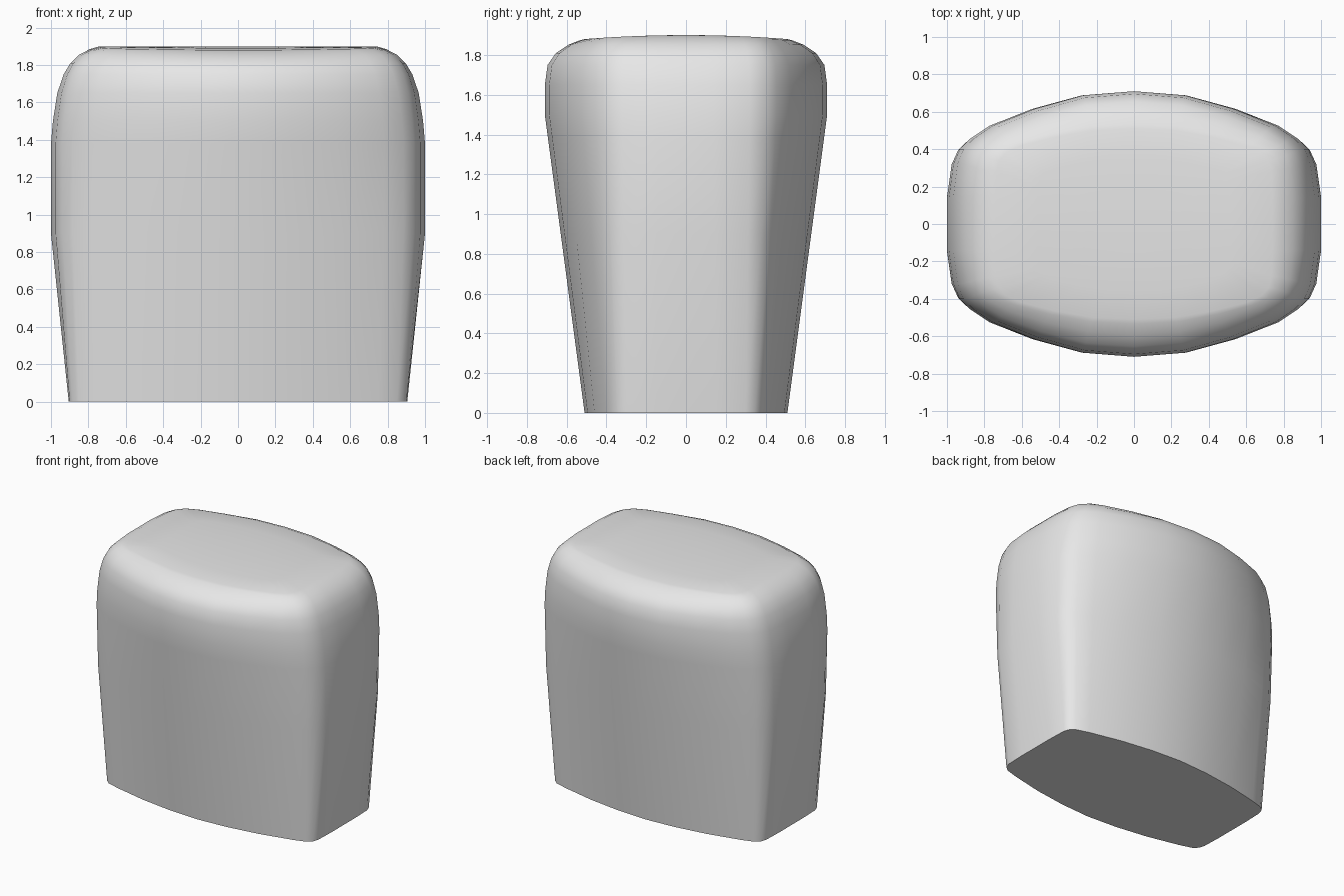
import bpy
import bmesh

cube = bpy.data.objects.get("Cube")
if cube:
    bpy.data.objects.remove(cube, do_unlink=True)

# Quarter outlines, from the side (+x) round to the middle of the back (+y)
BASE = [(.905, 0), (.905, .15), (.9, .3), (.885, .345), (.85, .375),
        (.75, .405), (.5, .46), (.25, .495), (0, .51)]
WIDE = [(1, 0), (1, .14), (.975, .32), (.94, .4), (.885, .455),
        (.78, .525), (.55, .615), (.28, .688), (0, .71)]
TOP = [(.74, 0), (.74, .14), (.735, .28), (.72, .34), (.68, .385),
       (.6, .42), (.42, .465), (.22, .5), (0, .51)]


def blend(a, b, fx, fy):
    return [(p[0] + (q[0] - p[0]) * fx, p[1] + (q[1] - p[1]) * fy)
            for p, q in zip(a, b)]


def full_loop(q):
    """Mirror a quarter outline into a closed loop."""
    half = q + [(-x, y) for x, y in q[-2::-1]]
    return half + [(x, -y) for x, y in half[-2:0:-1]]


# Each ring: quarter outline, height, amount the top crowns down to front/back
rings = [(BASE, 0, 0), (blend(BASE, WIDE, 1, .6), .9, 0),
         (blend(BASE, WIDE, 1, .92), 1.38, 0)]
for z, fx, fy, crown in [(1.5, .04, 0, 0), (1.65, .13, 0, 0),
                         (1.75, .26, .07, 0), (1.81, .4, .28, 0),
                         (1.855, .58, .6, .1), (1.885, .8, .88, .5),
                         (1.9, 1, 1, 1)]:
    rings.append((blend(WIDE, TOP, fx, fy), z, crown))
for s in (.7, .35):
    rings.append(([(x * s, y * s) for x, y in TOP], 1.9, 1))

# Loft the body through the rings
bm = bmesh.new()
loops = [[bm.verts.new((x, y, z - crown * .02 * (y / .51) ** 2))
          for x, y in full_loop(q)] for q, z, crown in rings]
n = len(loops[0])
for lo, hi in zip(loops, loops[1:]):
    for i in range(n):
        j = (i + 1) % n
        bm.faces.new((lo[i], lo[j], hi[j], hi[i]))
bm.faces.new(loops[0][::-1])
bm.faces.new(loops[-1])
bmesh.ops.recalc_face_normals(bm, faces=bm.faces)

mesh = bpy.data.meshes.new("rounded_body")
bm.to_mesh(mesh)
bm.free()
body = bpy.data.objects.new("rounded_body", mesh)
bpy.context.collection.objects.link(body)

# Plain grey
grey = bpy.data.materials.new("light grey")
grey.use_nodes = True
colour = (.8, .8, .8, 1)
grey.diffuse_color = colour
grey.node_tree.nodes["Principled BSDF"].inputs["Base Color"].default_value = colour
mesh.materials.append(grey)

# Smooth sides, crisp bottom edge
bpy.ops.object.select_all(action='DESELECT')
body.select_set(True)
bpy.context.view_layer.objects.active = body
bpy.ops.object.shade_smooth_by_angle(angle=.7)
